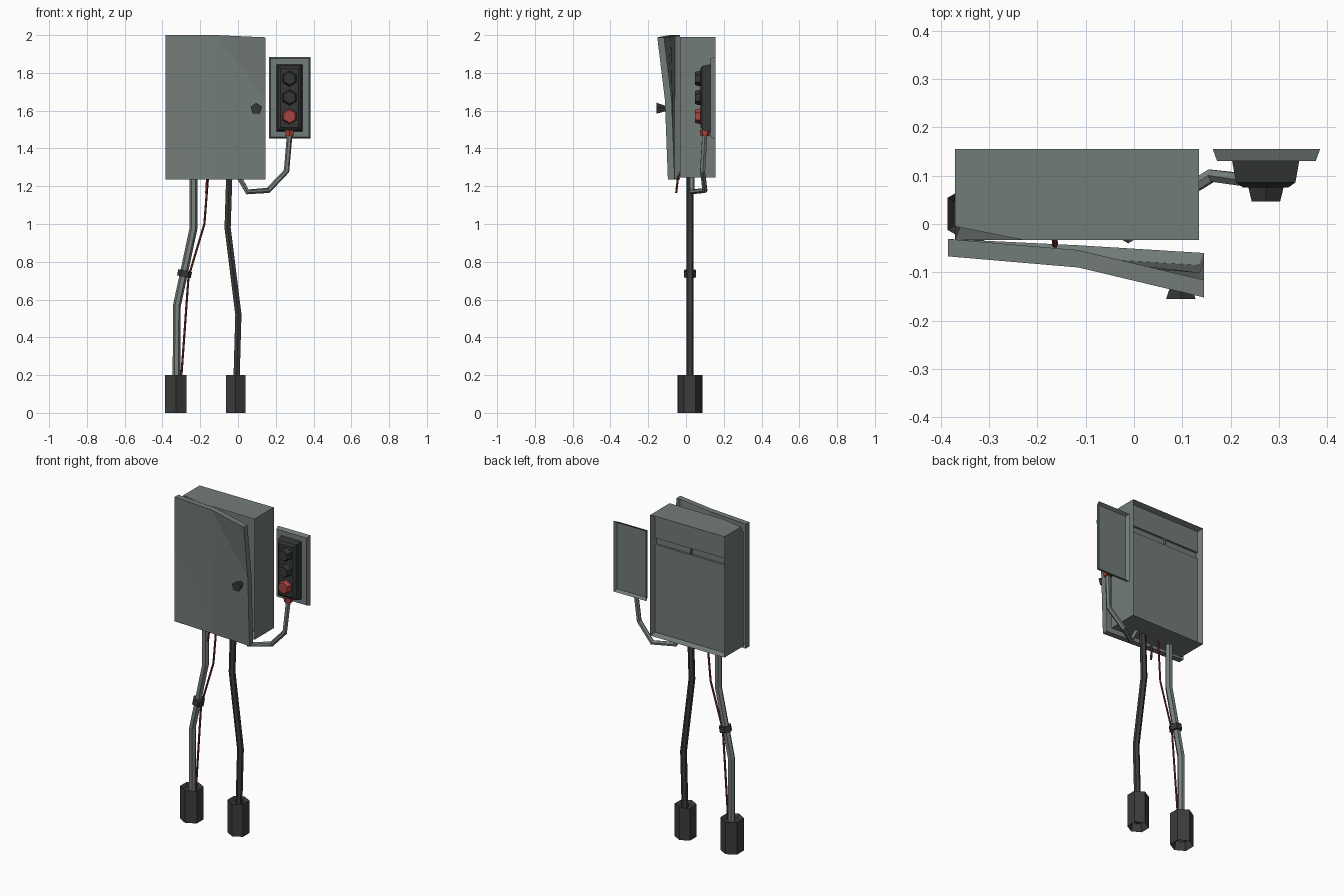
import bpy, bmesh, math
from mathutils import Vector, Matrix

if "Cube" in bpy.data.objects:
    bpy.data.objects.remove(bpy.data.objects["Cube"])


def material(name, rgb):
    m = bpy.data.materials.new(name)
    m.diffuse_color = (*rgb, 1)
    m.use_nodes = True
    m.node_tree.nodes["Principled BSDF"].inputs["Base Color"].default_value = m.diffuse_color
    return m


STEEL = material("grey_green_steel", (0.17, 0.20, 0.19))
CONDUIT = material("light_conduit", (0.19, 0.22, 0.205))
RUBBER = material("dark_rubber", (0.045, 0.045, 0.045))
BLACK = material("black_plastic", (0.035, 0.037, 0.037))
RED = material("red_button", (0.38, 0.06, 0.05))
WIRE = material("red_wire", (0.20, 0.035, 0.03))


def finish(bm, name, mat):
    bmesh.ops.recalc_face_normals(bm, faces=bm.faces)
    mesh = bpy.data.meshes.new(name)
    bm.to_mesh(mesh)
    bm.free()
    mesh.materials.append(mat)
    ob = bpy.data.objects.new(name, mesh)
    bpy.context.collection.objects.link(ob)
    return ob


def block(x0, x1, y0, y1, z0, z1, taper=0.0):
    """Box whose front (-y) face is shrunk by taper on every side."""
    bm = bmesh.new()
    bmesh.ops.create_cube(bm, size=1)
    for v in bm.verts:
        front = v.co.y < 0
        t = taper if front else 0
        v.co = Vector((x0 + t if v.co.x < 0 else x1 - t,
                       y0 if front else y1,
                       z0 + t if v.co.z < 0 else z1 - t))
    return bm


def inset(bm, direction, width, depth):
    """Inset all faces looking along direction; negative depth sinks them."""
    bm.normal_update()
    d = Vector(direction)
    faces = [f for f in bm.faces if f.normal.dot(d) > 0.8]
    bmesh.ops.inset_region(bm, faces=faces, thickness=width, use_even_offset=True)
    for v in {v for f in faces for v in f.verts}:
        v.co += d * depth


def prism(sides, r1, r2, depth, matrix):
    bm = bmesh.new()
    bmesh.ops.create_cone(bm, cap_ends=True, segments=sides, radius1=r1,
                          radius2=r2, depth=depth, matrix=matrix)
    return bm


def tube(name, points, radius, mat):
    """Six-sided tube along a polyline."""
    cu = bpy.data.curves.new(name, 'CURVE')
    cu.dimensions = '3D'
    cu.bevel_depth = radius
    cu.bevel_resolution = 1
    cu.use_fill_caps = True
    s = cu.splines.new('POLY')
    s.points.add(len(points) - 1)
    for p, co in zip(s.points, points):
        p.co = (*co, 1)
    s.use_smooth = False
    cu.materials.append(mat)
    ob = bpy.data.objects.new(name, cu)
    bpy.context.collection.objects.link(ob)
    bpy.ops.object.select_all(action='DESELECT')
    ob.select_set(True)
    bpy.context.view_layer.objects.active = ob
    bpy.ops.object.convert(target='MESH')


# Cabinet body: dented top corner, recessed front and back
bm = block(-0.37, 0.135, -0.033, 0.155, 1.247, 1.99)
a, b, c = Vector((-0.37, -0.005, 1.99)), Vector((-0.23, -0.033, 1.99)), Vector((-0.37, -0.033, 1.94))
n = (b - a).cross(c - a)
if n.dot(Vector((-0.37, -0.033, 1.99)) - a) < 0:
    n.negate()
bmesh.ops.bisect_plane(bm, geom=bm.verts[:] + bm.edges[:] + bm.faces[:],
                       plane_co=a, plane_no=n, clear_outer=True)
bmesh.ops.holes_fill(bm, edges=[e for e in bm.edges if e.is_boundary])
bmesh.ops.recalc_face_normals(bm, faces=bm.faces)
inset(bm, (0, 1, 0), 0.015, -0.04)
inset(bm, (0, -1, 0), 0.02, -0.05)
finish(bm, "cabinet_body", STEEL)

# Back panels, leaving a slot with a small divider
for name, x0, x1, z0, z1 in (("back_panel_upper", -0.355, 0.12, 1.842, 1.975),
                             ("back_panel_lower", -0.355, 0.12, 1.262, 1.802),
                             ("slot_divider", -0.125, -0.117, 1.802, 1.842)):
    finish(block(x0, x1, 0.11, 0.128, z0, z1), name, STEEL)

# Bent door: front surface given on a 3 x 3 grid, thickened into a pan
xs, zs = (-0.385, -0.115, 0.145), (1.235, 1.66, 2.0)
front = ((-0.067, -0.080, -0.096), (-0.067, -0.082, -0.112), (-0.067, -0.090, -0.152))
bm = bmesh.new()
grid = [[bm.verts.new((xs[i], front[j][i], zs[j] - (0.012 if i == j == 2 else 0)))
         for i in range(3)] for j in range(3)]
faces = []
for j in range(2):
    for i in range(2):
        p, q, r, s = grid[j][i], grid[j][i + 1], grid[j + 1][i + 1], grid[j + 1][i]
        if i == j:      # crease runs away from the bent corner
            faces += [bm.faces.new((p, q, s)), bm.faces.new((q, r, s))]
        else:
            faces.append(bm.faces.new((p, q, r, s)))
ext = bmesh.ops.extrude_face_region(bm, geom=faces, use_keep_orig=True)
for v in ext["geom"]:
    if isinstance(v, bmesh.types.BMVert):
        v.co.y += 0.036
bmesh.ops.recalc_face_normals(bm, faces=bm.faces)
inset(bm, (0, 1, 0), 0.01, -0.026)
finish(bm, "bent_door", STEEL)

# Five-sided door knob, widening to the front
m = Matrix.Translation((0.097, -0.129, 1.61)) @ Matrix.Rotation(math.pi / 2, 4, 'X')
finish(prism(5, 0.014, 0.032, 0.052, m), "door_knob", BLACK)

# Control panel: hollow back plate and black housing
bm = block(0.163, 0.385, 0.13, 0.155, 1.452, 1.885, 0.009)
inset(bm, (0, 1, 0), 0.012, -0.018)
finish(bm, "control_back_plate", STEEL)
bm = block(0.203, 0.342, 0.086, 0.131, 1.49, 1.845, 0.008)
inset(bm, (0, -1, 0), 0.014, 0.01)
finish(bm, "control_housing", BLACK)

# Three six-sided push buttons
for i, mat in enumerate((BLACK, BLACK, RED)):
    m = (Matrix.Translation((0.273, 0.063, 1.77 - 0.1 * i))
         @ Matrix.Rotation(math.pi / 2, 4, 'X'))
    finish(prism(6, 0.043, 0.034, 0.032, m), f"push_button_{i + 1}", mat)

# Cable from the panel to the cabinet, with red collar
finish(prism(6, 0.024, 0.028, 0.03, Matrix.Translation((0.273, 0.1, 1.482))),
       "cable_collar", RED)
tube("control_cable", [(0.275, 0.1, 1.49), (0.257, 0.088, 1.28), (0.16, 0.1, 1.178),
                       (0.05, 0.032, 1.17), (0.005, 0.03, 1.25)], 0.015, CONDUIT)

# Two conduits down to the ground
Y = 0.021
left = [(-0.235, Y, 1.26), (-0.235, Y, 0.98), (-0.324, Y, 0.565), (-0.325, Y, 0.03)]
tube("left_conduit", left, 0.021, CONDUIT)
tube("right_conduit", [(-0.046, Y, 1.26), (-0.055, Y, 0.98), (0.002, Y, 0.52),
                       (-0.012, Y, 0.03)], 0.019, RUBBER)

# Clamp around the left conduit
axis = Vector(left[1]) - Vector(left[2])
m = Matrix.Translation((-0.283, Y, 0.737)) @ axis.to_track_quat('Z', 'Y').to_matrix().to_4x4()
finish(prism(6, 0.037, 0.037, 0.034, m), "conduit_clamp", BLACK)

# Hexagonal feet, hollow at both ends
for name, x, r in (("left_foot", -0.329, 0.066), ("right_foot", -0.012, 0.061)):
    bm = prism(6, r, r, 0.2, Matrix.Translation((x, Y, 0.1)))
    inset(bm, (0, 0, -1), 0.014, -0.05)
    inset(bm, (0, 0, 1), 0.014, -0.02)
    finish(bm, name, RUBBER)

# Loose red wires
tube("long_wire", [(-0.158, 0.02, 1.26), (-0.178, 0.015, 1.0), (-0.262, 0.015, 0.72),
                   (-0.303, 0.02, 0.15)], 0.006, WIRE)
tube("short_wire", [(-0.166, -0.02, 1.29), (-0.163, -0.042, 1.25), (-0.168, -0.052, 1.165)],
     0.006, WIRE)
